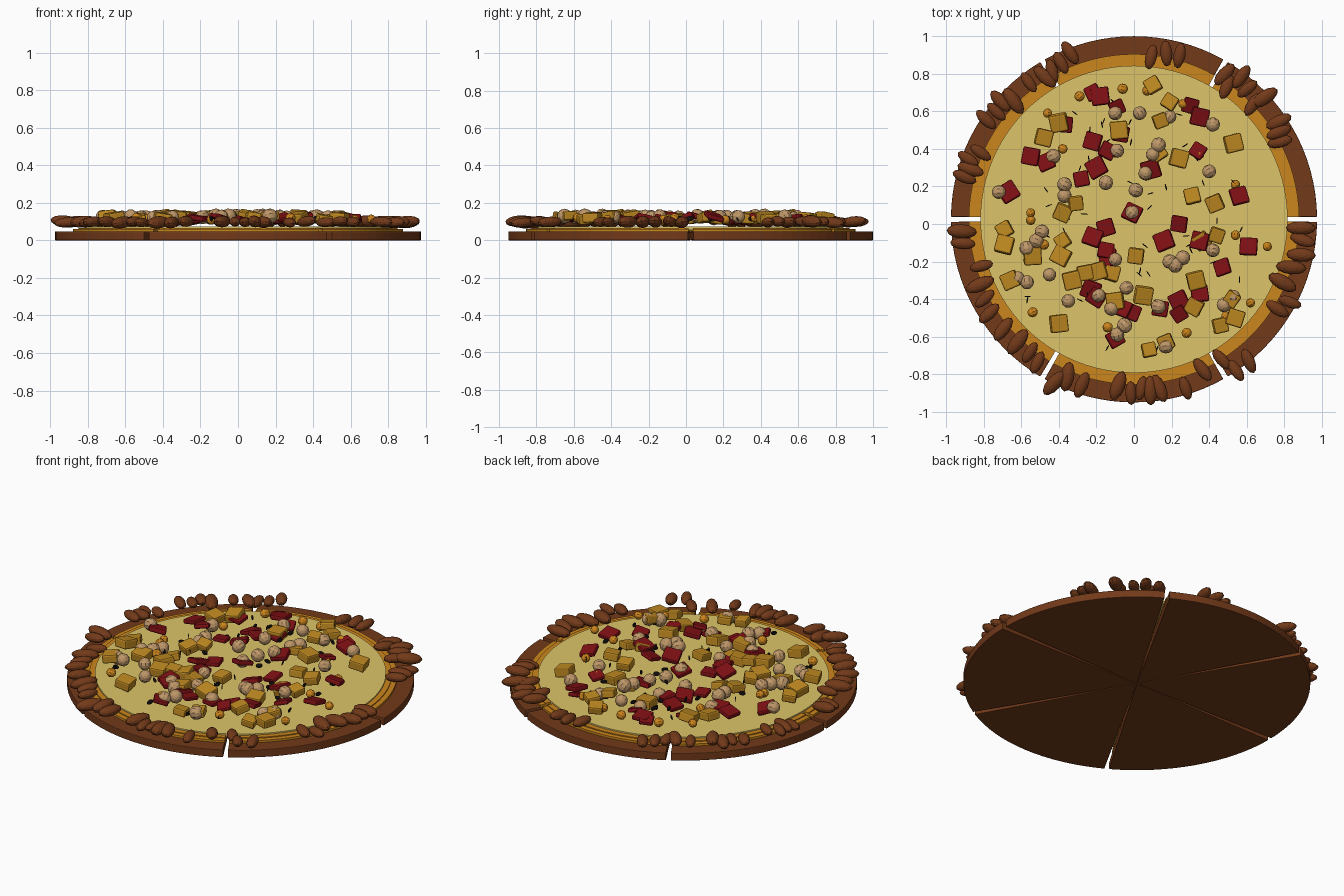
import bpy, bmesh, math, random
from mathutils import Matrix, Vector, Euler

random.seed(4)
CX, CY = 0.0, 0.025
U = random.uniform


def mat(name, rgb):
    m = bpy.data.materials.new(name)
    m.diffuse_color = (*rgb, 1)
    return m


def finish(bm, name, material, bevel=0):
    bmesh.ops.recalc_face_normals(bm, faces=bm.faces)
    me = bpy.data.meshes.new(name)
    bm.to_mesh(me)
    bm.free()
    ob = bpy.data.objects.new(name, me)
    bpy.context.collection.objects.link(ob)
    me.materials.append(material)
    if bevel:
        b = ob.modifiers.new("bevel", "BEVEL")
        b.width = bevel
        b.segments = 2
        b.limit_method = 'ANGLE'
    return ob


def prism(bm, pts, z0, z1):
    f = bm.faces.new([bm.verts.new((x, y, z0)) for x, y in pts])
    up = bmesh.ops.extrude_face_region(bm, geom=[f])["geom"]
    bmesh.ops.translate(bm, vec=(0, 0, z1 - z0),
                        verts=[v for v in up if isinstance(v, bmesh.types.BMVert)])


def arc(r, a0, a1, n):
    return [(CX + r * math.cos(math.radians(a0 + (a1 - a0) * i / n)),
             CY + r * math.sin(math.radians(a0 + (a1 - a0) * i / n))) for i in range(n + 1)]


def slices(name, r, z0, z1, material, bevel):
    # six wedges with a narrow tapering gap between them
    for k in range(6):
        bm = bmesh.new()
        prism(bm, [(CX, CY)] + arc(r, 60 * k + 0.8, 60 * k + 59.2, 16), z0, z1)
        finish(bm, f"{name}_{k + 1}", material, bevel)


def ball(bm, loc, rot, size, u=10, v=7):
    m = Matrix.LocRotScale(Vector(loc), Euler(rot), Vector(size))
    bmesh.ops.create_uvsphere(bm, u_segments=u, v_segments=v, radius=1, matrix=m)


def cubes(name, places, size, z, tilt, material):
    bm = bmesh.new()
    for x, y in places:
        s = U(0.88, 1.12)
        m = Matrix.LocRotScale(Vector((x, y, z + U(-0.01, 0.01))),
                               Euler((U(-tilt, tilt), U(-tilt, tilt), U(-0.6, 0.6))),
                               Vector(size) * s)
        bmesh.ops.create_cube(bm, size=1, matrix=m)
    finish(bm, name, material, 0.009)


def balls(name, places, r, z, material):
    bm = bmesh.new()
    for x, y in places:
        ball(bm, (x, y, z + U(-0.006, 0.006)), (U(0, 3), U(0, 3), U(0, 3)),
             [r * U(0.93, 1.07)] * 3)
    finish(bm, name, material)


crust = mat("crust", (0.17, 0.042, 0.010))
sauce = mat("filling", (0.60, 0.24, 0.012))
cheese = mat("cream", (0.72, 0.55, 0.14))
almond = mat("almond", (0.17, 0.042, 0.010))
mango = mat("mango", (0.52, 0.25, 0.015))
red = mat("red_fruit", (0.21, 0.005, 0.007))
tan = mat("hazelnut", (0.52, 0.31, 0.14))
orange = mat("orange_berry", (0.62, 0.24, 0.012))
black = mat("seed", (0.008, 0.006, 0.005))

# Sliced base and stepped filling
slices("crust_slice", 0.975, 0.0, 0.047, crust, 0.004)
slices("filling_slice", 0.88, 0.047, 0.06, sauce, 0)
slices("filling_step", 0.85, 0.06, 0.066, sauce, 0)

# Cream disc on top
bm = bmesh.new()
prism(bm, arc(0.818, 0, 360, 96)[:-1], 0.055, 0.074)
finish(bm, "cream_layer", cheese)

# Almonds round the rim: (angle, radius)
rim = [(28, .88), (31, .90), (34, .93), (43, .95), (44, .88), (49, .92), (53, .95), (55, .86),
       (58, .91), (74.5, .905), (79, .90), (84, .87), (111, .95), (115, .92), (119, .90),
       (122, .895), (127.5, .92), (135.5, .90), (138.5, .95), (142, .93), (146, .95),
       (156.5, .89), (160, .94), (163, .91), (166, .93), (184, .92), (188, .92), (197, .85),
       (203, .89), (208, .90), (213, .92), (220, .91), (226.5, .90), (232, .90), (236, .92),
       (244, .97), (247, .91), (252.5, .925), (264.5, .89), (269, .925), (272.5, .90),
       (275.5, .915), (278.5, .91), (287, .94), (294.5, .88), (302, .88), (304, .97),
       (309, .97), (328, .90), (332, .94), (337, .86), (343, .875), (348, .91), (353, .905),
       (357, .89)]
bm = bmesh.new()
for a, r in rim:
    t = math.radians(a)
    s = U(0.88, 1.15)
    ball(bm, (CX + r * math.cos(t), CY + r * math.sin(t), 0.098 + U(-0.004, 0.004)),
         (U(-.3, .3), U(-.12, .12), t + U(-0.28, 0.28)), (0.072 * s, 0.034 * s, 0.028 * s), 12, 8)
finish(bm, "rim_almonds", almond)

# Yellow fruit cubes
cubes("mango_cubes", [
    (.10, .74), (.19, .65), (.14, .55), (-.08, .50), (-.40, .54), (-.48, .46), (.53, .43),
    (.13, .38), (.24, .35), (.31, .15), (-.38, .06), (-.31, .11), (-.69, -.03), (-.69, -.11),
    (-.54, -.17), (-.39, -.17), (-.38, -.09), (-.26, -.26), (-.33, -.30), (-.66, -.30),
    (-.12, -.26), (.01, -.17), (.36, -.09), (.44, -.06), (.43, .11), (.05, -.38), (-.10, -.41),
    (-.40, -.53), (.08, -.67), (.17, -.63), (.33, -.30), (.32, -.44), (.54, -.50), (.46, -.54),
    (.52, -.40), (-.19, -.25)], (0.085, 0.085, 0.05), 0.122, 0.22, mango)

# Flat red fruit pieces
cubes("red_fruit_pieces", [
    (-.22, .70), (-.18, .68), (-.09, .62), (-.37, .53), (.30, .63), (.35, .57), (-.22, .44),
    (-.14, .39), (-.20, .30), (-.55, .36), (-.47, .33), (-.28, .24), (.09, .29), (.34, .39),
    (-.07, .48), (-.67, .17), (.56, .15), (-.01, .06), (-.15, -.02), (-.22, -.07), (-.15, -.14),
    (.24, 0), (.16, -.09), (.35, -.09), (.61, -.12), (.47, -.23), (-.14, -.18), (-.23, -.35),
    (-.20, -.39), (-.06, -.45), (-.01, -.47), (-.10, -.61), (.14, -.45), (.24, -.41),
    (.35, -.37), (.24, -.48)], (0.09, 0.09, 0.028), 0.118, 0.3, red)

# Round nuts
balls("hazelnuts", [
    (.03, .59), (-.10, .59), (.42, .53), (.19, .57), (-.09, .39), (.13, .42), (.10, .37),
    (-.43, .36), (.40, .28), (.06, .27), (-.37, .21), (-.37, .15), (-.15, .22), (.01, .18),
    (-.72, .17), (-.01, .06), (-.49, -.04), (-.52, -.09), (-.57, -.13), (-.45, -.27),
    (-.57, -.31), (-.62, -.29), (-.10, -.19), (.26, -.18), (.22, -.22), (.19, -.20),
    (.42, -.14), (-.35, -.41), (-.19, -.38), (-.04, -.34), (-.12, -.45), (.13, -.44),
    (-.05, -.54), (-.09, -.59), (.17, -.65), (.48, -.43), (.53, -.39)], 0.039, 0.124, tan)

# Small orange berries
balls("orange_berries", [
    (-.06, .72), (.07, .71), (-.29, .68), (-.46, .59), (-.48, .45), (.26, .64), (.35, .37),
    (.54, .21), (-.55, .06), (-.55, .02), (-.48, -.11), (.71, -.12), (.54, -.06), (.62, -.42),
    (.28, -.58), (-.54, -.47), (-.14, -.55), (.49, -.49), (-.38, .40), (-.40, -.54)],
    0.026, 0.115, orange)

# Thin upright black seeds, scattered
bm = bmesh.new()
for i in range(60):
    t, r = U(0, math.tau), 0.70 * math.sqrt(U(0, 1))
    ball(bm, (r * math.cos(t), r * math.sin(t), 0.115), (U(-.2, .2), U(-.3, .3), U(0, 3.14)),
         (0.020, 0.003, 0.014), 8, 6)
finish(bm, "black_seeds", black)
